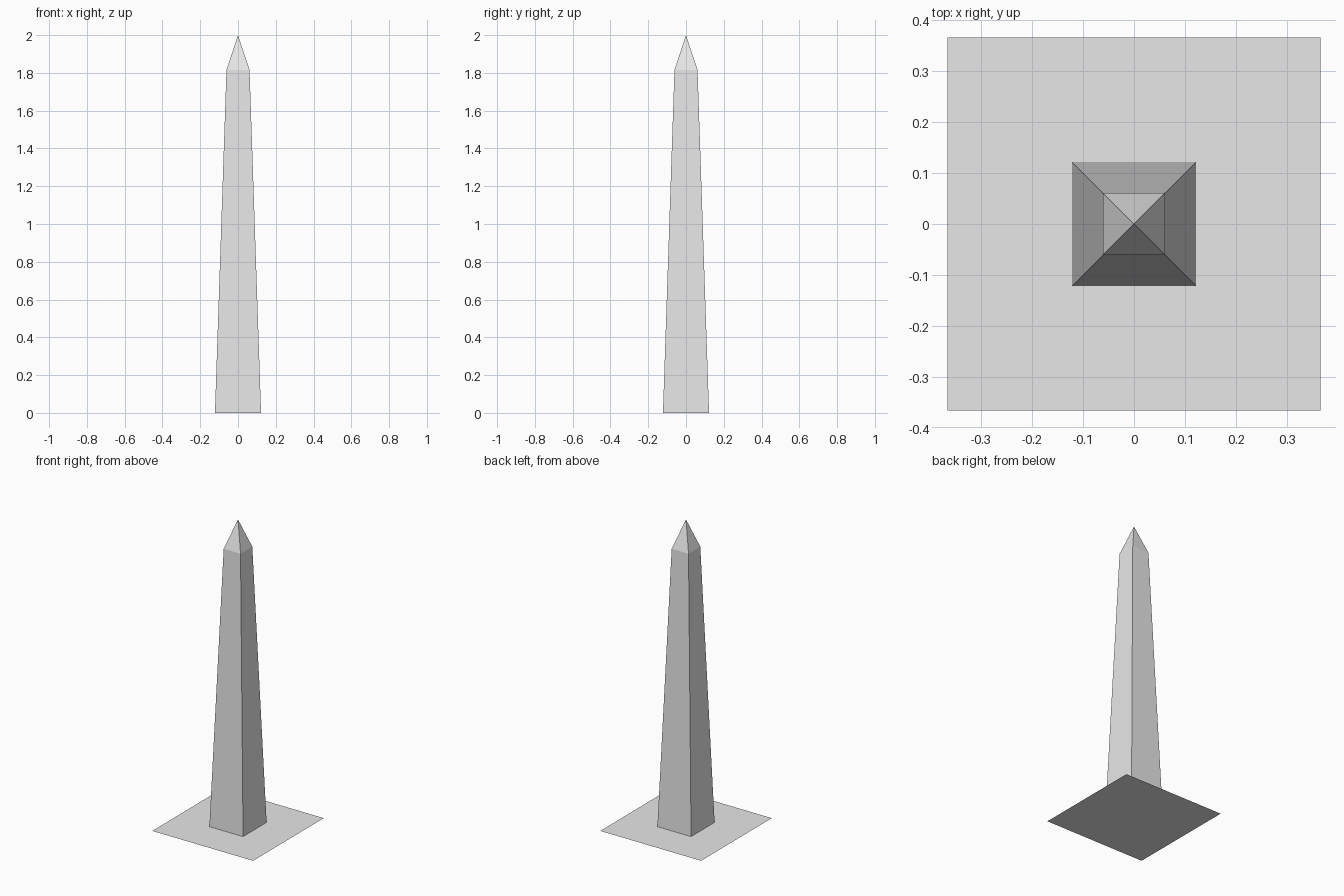
import bpy
import bmesh

if "Cube" in bpy.data.objects:
    bpy.data.objects.remove(bpy.data.objects["Cube"])

STONE = (0.8, 0.8, 0.8, 1.0)
stone = bpy.data.materials.new("pale_grey_stone")
stone.use_nodes = True
stone.diffuse_color = STONE
stone.node_tree.nodes["Principled BSDF"].inputs["Base Color"].default_value = STONE


def add_object(name, bm):
    mesh = bpy.data.meshes.new(name)
    bm.to_mesh(mesh)
    bm.free()
    mesh.materials.append(stone)
    obj = bpy.data.objects.new(name, mesh)
    bpy.context.collection.objects.link(obj)
    return obj


def square_ring(bm, half, z):
    corners = ((-1, -1), (1, -1), (1, 1), (-1, 1))
    return [bm.verts.new((x * half, y * half, z)) for x, y in corners]


# Flat square ground slab
bm = bmesh.new()
bm.faces.new(square_ring(bm, 0.366, 0.0))
add_object("ground_slab", bm)

# Tapered shaft with a pointed cap
bm = bmesh.new()
base = square_ring(bm, 0.122, 0.0)
shoulder = square_ring(bm, 0.061, 1.815)
tip = bm.verts.new((0, 0, 2.0))
for i in range(4):
    j = (i + 1) % 4
    bm.faces.new((base[i], base[j], shoulder[j], shoulder[i]))
    bm.faces.new((shoulder[i], shoulder[j], tip))
add_object("obelisk", bm)
